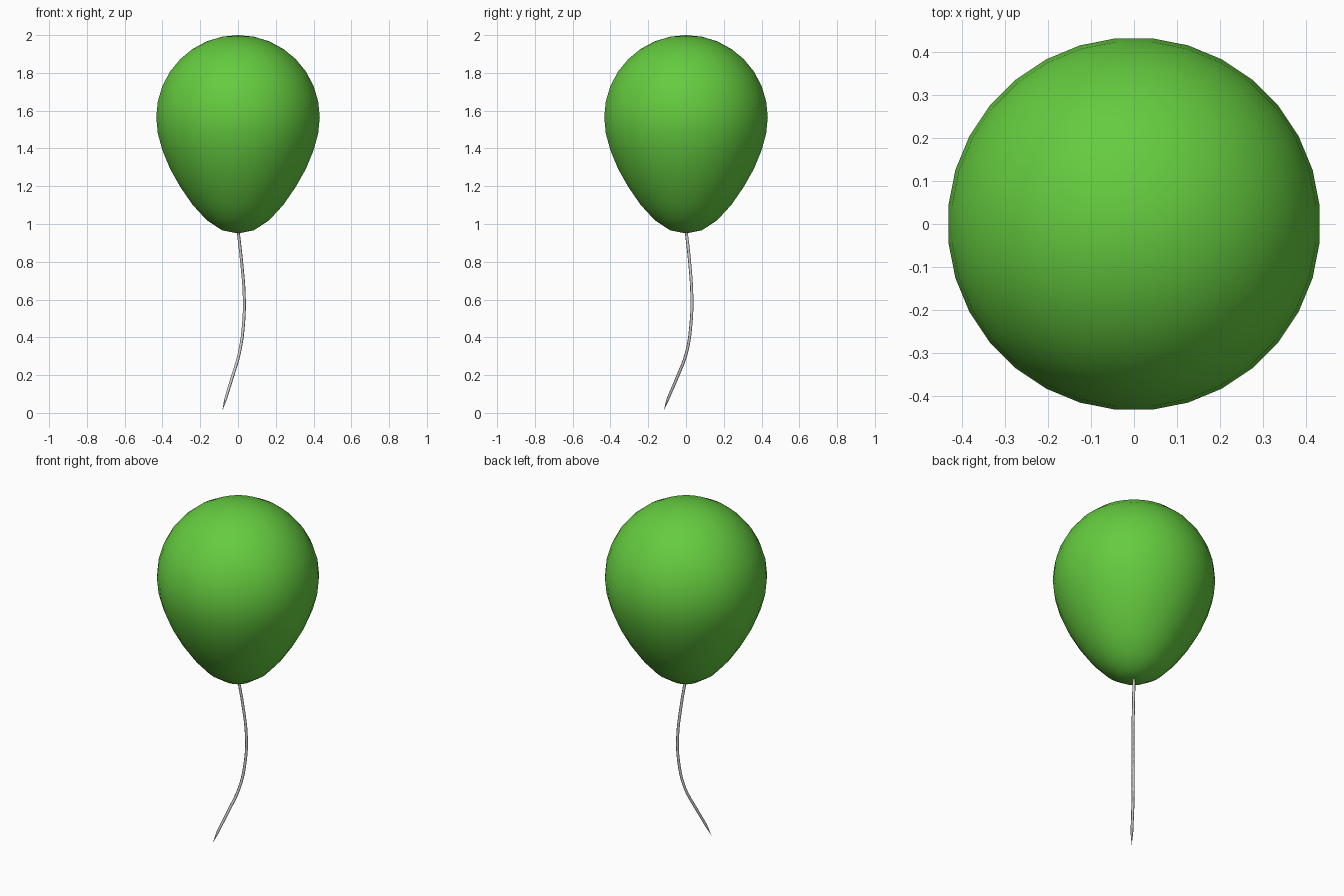
import bpy, bmesh
from math import radians
from mathutils import Matrix

if "Cube" in bpy.data.objects:
    bpy.data.objects.remove(bpy.data.objects["Cube"])

# balloon: 32 x 16 sphere, upper half round, lower half drawn out into a teardrop
R, MID = 0.435, 1.565
LOWER_Z = [1.48, 1.39, 1.293, 1.197, 1.102, 1.02, 0.967, 0.95]
bm = bmesh.new()
bmesh.ops.create_uvsphere(bm, u_segments=32, v_segments=16, radius=R)
bmesh.ops.rotate(bm, verts=bm.verts, matrix=Matrix.Rotation(radians(5.625), 3, 'Z'))
heights = sorted({round(v.co.z, 4) for v in bm.verts if v.co.z < -0.001}, reverse=True)
for v in bm.verts:
    if v.co.z < -0.001:
        v.co.z = LOWER_Z[heights.index(round(v.co.z, 4))]
    else:
        v.co.z += MID
for f in bm.faces:
    f.smooth = True
mesh = bpy.data.meshes.new("balloon")
bm.to_mesh(mesh)
bm.free()
balloon = bpy.data.objects.new("balloon", mesh)
bpy.context.collection.objects.link(balloon)
green = bpy.data.materials.new("balloon_green")
green.diffuse_color = (0.13, 0.6, 0.05, 1)
green.use_nodes = True
green.node_tree.nodes["Principled BSDF"].inputs["Base Color"].default_value = green.diffuse_color
mesh.materials.append(green)

# string: thin curved tube that tapers to a point at the floor
PATH = [(0, 0, 0.97, 1), (0.019, 0.019, 0.8, 1), (0.033, 0.031, 0.62, 1),
        (0.03, 0.027, 0.48, 1), (0.008, 0.003, 0.32, 1), (-0.033, -0.05, 0.18, 1),
        (-0.065, -0.095, 0.075, 0.9), (-0.083, -0.118, 0.012, 0.02)]
curve = bpy.data.curves.new("string", 'CURVE')
curve.dimensions = '3D'
curve.bevel_depth = 0.008
curve.bevel_resolution = 1
curve.resolution_u = 4
curve.use_fill_caps = True
spline = curve.splines.new('BEZIER')
spline.bezier_points.add(len(PATH) - 1)
for p, (x, y, z, r) in zip(spline.bezier_points, PATH):
    p.co, p.radius = (x, y, z), r
    p.handle_left_type = p.handle_right_type = 'AUTO'
string = bpy.data.objects.new("string", curve)
bpy.context.collection.objects.link(string)
